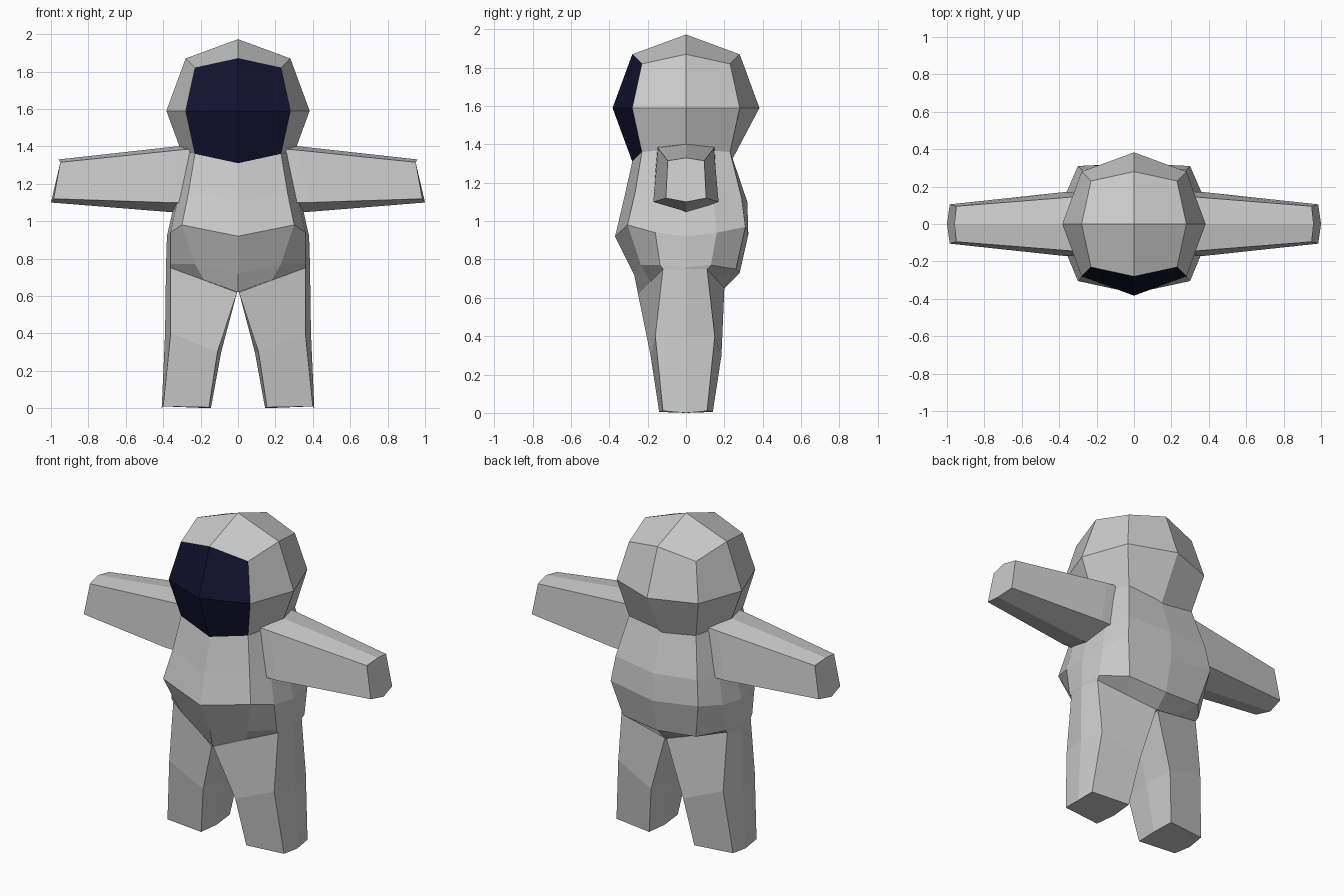
import bpy, bmesh
from mathutils import Vector

if "Cube" in bpy.data.objects:
    bpy.data.objects.remove(bpy.data.objects["Cube"])


def finish(name, bm):
    bmesh.ops.recalc_face_normals(bm, faces=bm.faces)
    me = bpy.data.meshes.new(name)
    bm.to_mesh(me)
    bm.free()
    ob = bpy.data.objects.new(name, me)
    bpy.context.collection.objects.link(ob)
    return ob


def loft(name, rings, mirror=False):
    """Skin a stack of equal-length closed rings and cap both ends."""
    bm = bmesh.new()
    rows = [[bm.verts.new(p) for p in r] for r in rings]
    n = len(rows[0])
    for a, b in zip(rows, rows[1:]):
        for i in range(n):
            j = (i + 1) % n
            bm.faces.new((a[i], a[j], b[j], b[i]))
    bm.faces.new(rows[0])
    bm.faces.new(rows[-1])
    ob = finish(name, bm)
    if mirror:
        mod = ob.modifiers.new("mirror", 'MIRROR')
        mod.use_mirror_merge = False
    return ob


def both_sides(half):
    """Complete a half ring running from front centre to back centre."""
    return half + [(-x, y, z) for x, y, z in half[-2:0:-1]]


# Helmet: once-subdivided cube pulled toward a ball
bm = bmesh.new()
bmesh.ops.create_cube(bm, size=2)
bmesh.ops.subdivide_edges(bm, edges=bm.edges[:], cuts=1, use_grid_fill=True)
radius = {1: 0.383, 2: 0.28, 3: 0.23}
for v in bm.verts:
    s = Vector([round(c) for c in v.co])
    v.co = s * radius[sum(abs(c) for c in s)] + Vector((0, 0, 1.59))
    if s == Vector((0, 1, -1)):          # nape tucked in
        v.co.y = 0.235
bm.normal_update()
helmet = finish("helmet", bm)

# Visor: the four front faces of the helmet
shell = bpy.data.materials.new("shell")
shell.diffuse_color = (0.8, 0.8, 0.8, 1)
shell.use_nodes = True
shell.node_tree.nodes["Principled BSDF"].inputs["Base Color"].default_value = shell.diffuse_color
visor = bpy.data.materials.new("visor")
visor.diffuse_color = (0.006, 0.006, 0.03, 1)
visor.use_nodes = True
visor.node_tree.nodes["Principled BSDF"].inputs["Base Color"].default_value = visor.diffuse_color
helmet.data.materials.append(shell)
helmet.data.materials.append(visor)
for p in helmet.data.polygons:
    p.material_index = 1 if p.normal.y < -0.75 else 0

# Torso: half rings from front centre, round the side, to back centre
torso = [
    [(0, -.28, 1.31), (.23, -.23, 1.36), (.27, -.12, 1.37), (.28, 0, 1.38),
     (.27, .12, 1.37), (.23, .23, 1.36), (0, .235, 1.35)],
    [(0, -.325, 1.11), (.265, -.265, 1.15), (.32, -.14, 1.13), (.335, 0, 1.12),
     (.32, .14, 1.13), (.28, .29, 1.12), (0, .32, 1.10)],
    [(0, -.37, .92), (.30, -.305, .98), (.36, -.16, .94), (.38, 0, .92),
     (.365, .16, .94), (.30, .31, .97), (0, .325, .93)],
    [(0, -.27, .72), (.23, -.235, .77), (.36, -.135, .77), (.385, 0, .76),
     (.365, .13, .77), (.25, .26, .75), (0, .28, .73)],
    [(0, -.25, .62), (.18, -.185, .685), (.36, -.12, .75), (.385, 0, .74),
     (.36, .11, .75), (.18, .155, .70), (0, .20, .65)],
]
loft("torso", [both_sides(r) for r in torso])

# Legs: six-sided, splayed outward
loft("legs", [
    [(.005, -.25, .62), (.36, -.12, .75), (.385, 0, .75),
     (.36, .11, .75), (.005, .20, .65), (.005, 0, .62)],
    [(.11, -.185, .30), (.36, -.16, .40), (.39, 0, .40),
     (.36, .15, .40), (.11, .185, .30), (.09, 0, .30)],
    [(.155, -.14, .005), (.40, -.12, .01), (.408, 0, 0),
     (.40, .11, .01), (.155, .14, .005), (.145, 0, 0)],
], mirror=True)

# Arms: six-sided, tapering to a slanted end
loft("arms", [
    [(.20, 0, 1.41), (.20, -.15, 1.39), (.20, -.17, 1.10),
     (.20, 0, 1.04), (.20, .17, 1.10), (.20, .15, 1.39)],
    [(.33, 0, 1.40), (.32, -.145, 1.38), (.38, -.17, 1.10),
     (.38, 0, 1.05), (.38, .17, 1.10), (.32, .145, 1.38)],
    [(.96, 0, 1.33), (.95, -.095, 1.315), (.985, -.105, 1.12),
     (1.0, 0, 1.10), (.985, .105, 1.12), (.95, .095, 1.315)],
], mirror=True)
